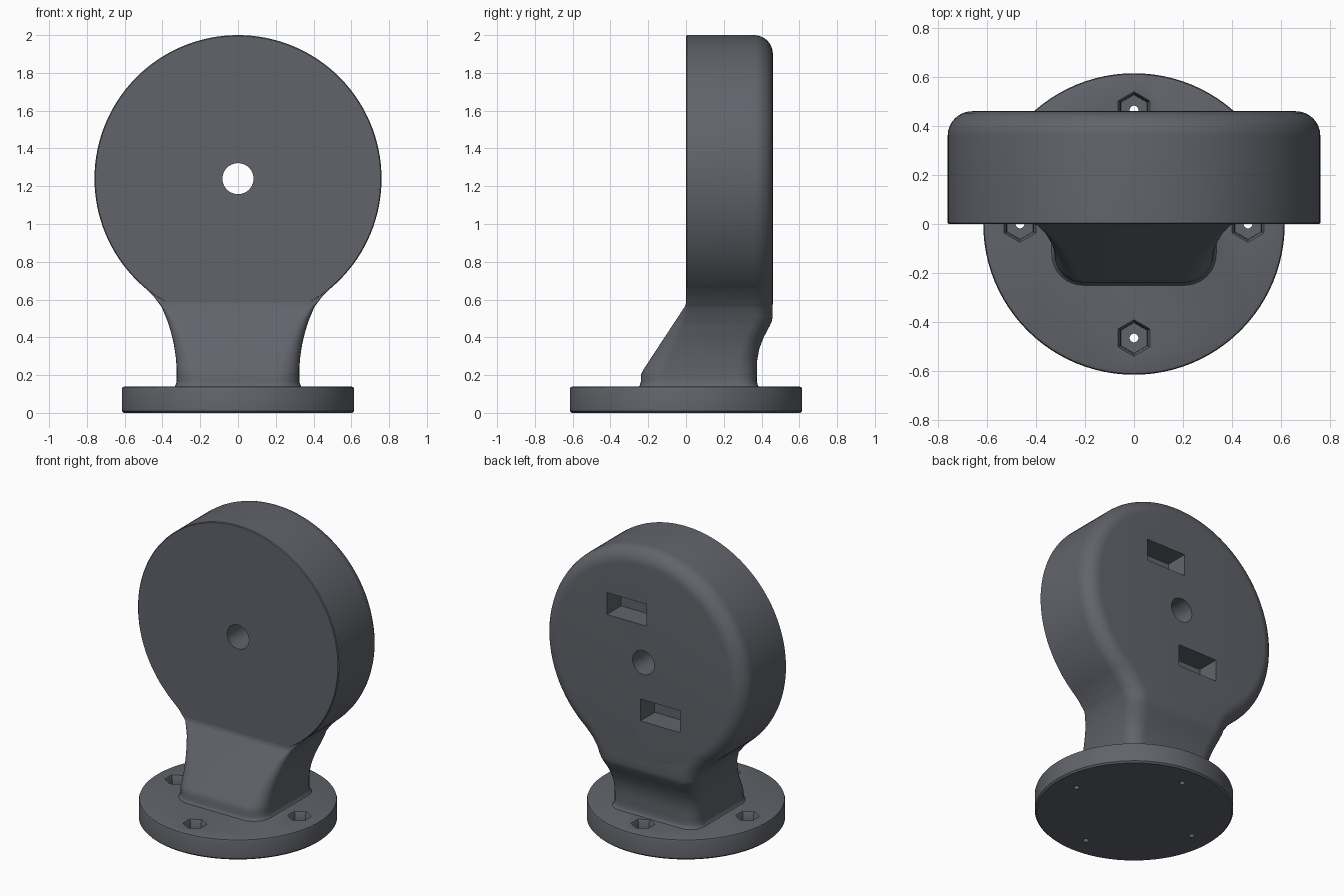
import bpy, bmesh, math
from mathutils import Matrix

if "Cube" in bpy.data.objects:
    bpy.data.objects.remove(bpy.data.objects["Cube"])

grey = bpy.data.materials.new("slate grey")
grey.diffuse_color = (0.12, 0.127, 0.147, 1)
grey.use_nodes = True
grey.node_tree.nodes["Principled BSDF"].inputs["Base Color"].default_value = grey.diffuse_color


def make(name, bm, angle=35):
    """Turn a bmesh into a shaded object."""
    bmesh.ops.recalc_face_normals(bm, faces=bm.faces)
    me = bpy.data.meshes.new(name)
    bm.to_mesh(me)
    bm.free()
    me.materials.append(grey)
    ob = bpy.data.objects.new(name, me)
    bpy.context.collection.objects.link(ob)
    smooth(ob, angle)
    return ob


def smooth(ob, angle=35):
    bpy.ops.object.select_all(action='DESELECT')
    ob.select_set(True)
    bpy.context.view_layer.objects.active = ob
    bpy.ops.object.shade_smooth_by_angle(angle=math.radians(angle))


def bridge(bm, rings, closed=False):
    """Skin a list of equal vertex rings; closed joins last to first."""
    pairs = list(zip(rings, rings[1:] + rings[:1]))
    for a, b in pairs if closed else pairs[:-1]:
        n = len(a)
        for i in range(n):
            j = (i + 1) % n
            bm.faces.new((a[i], a[j], b[j], b[i]))
    if not closed:
        bm.faces.new(rings[0])
        bm.faces.new(rings[-1])


def cut(ob, cutter):
    """Subtract the cutter and throw it away."""
    cutter.hide_render = True
    mod = ob.modifiers.new("cut", 'BOOLEAN')
    mod.operation, mod.solver, mod.object = 'DIFFERENCE', 'EXACT', cutter
    bpy.context.view_layer.objects.active = ob
    bpy.ops.object.modifier_apply(modifier=mod.name)
    bpy.data.objects.remove(cutter)
    smooth(ob)


def lathe(profile, n, place):
    """Revolve a closed (radius, height) profile; place maps angle to a point."""
    bm = bmesh.new()
    rings = [[bm.verts.new(place(r, h, 2 * math.pi * i / n)) for i in range(n)]
             for r, h in profile]
    return bm, rings


# Round head: ring with a centre hole, softly rounded on the back
R, D, Z = 0.76, 0.46, 1.24
prof = [(0.082, 0), (R - 0.005, 0), (R, 0.005)]
prof += [(R - 0.1 + 0.1 * math.cos(t), D - 0.1 + 0.1 * math.sin(t))
         for t in (math.pi / 2 * k / 8 for k in range(9))]
prof += [(0.082, D)]
bm, rings = lathe(prof, 128, lambda r, h, a: (r * math.sin(a), h, Z + r * math.cos(a)))
bridge(bm, rings, closed=True)
head = make("round_head", bm)

# Two diagonal rectangular slots in the back
for s in (1, -1):
    bm = bmesh.new()
    bmesh.ops.create_cube(bm, size=1, matrix=Matrix.Translation((0.127 * s, D, Z + 0.33 * s))
                          @ Matrix.Diagonal((0.30, 0.31, 0.15, 1)))
    cut(head, make("slot_cutter", bm))


# Neck: rounded rectangles lofted up into the head
def lerp(table, z):
    for (a, u), (b, v) in zip(table, table[1:]):
        if z <= b:
            return u + (v - u) * max(0, (z - a) / (b - a))
    return table[-1][1]


half_width = [(.13, .345), (.145, .331), (.165, .325), (.24, .325), (.3, .33), (.36, .339),
              (.42, .353), (.48, .371), (.56, .404), (.62, .449), (.66, .491), (.70, .533), (.72, .551)]
front_y = [(.13, -.26), (.145, -.245), (.165, -.239), (.2, -.239), (.225, -.228), (.565, -.005), (.59, .001)]
back_y = [(.13, .395), (.145, .381), (.165, .375), (.28, .377), (.34, .388), (.4, .411),
          (.46, .443), (.485, .454), (.51, .459)]
front_r = [(.13, .13), (.25, .11), (.5, .05), (.59, .008)]
back_rx = [(.13, .1), (.5, .11), (.72, .155)]
levels = sorted({z for t in (half_width, front_y, back_y) for z, _ in t})
bm = bmesh.new()
rings = []
for z in levels:
    w, f, b = lerp(half_width, z), lerp(front_y, z), lerp(back_y, z)
    rf, rx = lerp(front_r, z), lerp(back_rx, z)
    ring = []
    for sx, y, sy, ax, ay in ((1, b, 1, rx, .1), (-1, b, 1, rx, .1),
                              (-1, f, -1, rf, rf), (1, f, -1, rf, rf)):
        for k in range(9):
            t = math.pi / 2 * k / 8
            if sx != sy:
                t = math.pi / 2 - t
            ring.append(bm.verts.new((sx * (w - ax + ax * math.cos(t)),
                                      y - sy * ay + sy * ay * math.sin(t), z)))
    rings.append(ring)
bridge(bm, rings)
make("neck", bm, 40)

# Base disc
prof = [(.605, 0), (.615, .01), (.615, .125), (.611, .136), (.60, .14)]
bm, rings = lathe(prof, 96, lambda r, h, a: (r * math.cos(a), r * math.sin(a), h))
bridge(bm, rings)
base = make("base_disc", bm)

# Four hexagonal recesses with small screw holes through the base
for k in range(4):
    x, y = .465 * math.cos(k * math.pi / 2), .465 * math.sin(k * math.pi / 2)
    for prof, n in (([(.062, .07), (.064, .12), (.075, .141), (.075, .2)], 6),
                    ([(.018, -.1), (.018, .1)], 16)):
        bm, rings = lathe(prof, n, lambda r, h, a: (x + r * math.sin(a), y + r * math.cos(a), h))
        bridge(bm, rings)
        cut(base, make("screw_cutter", bm))
